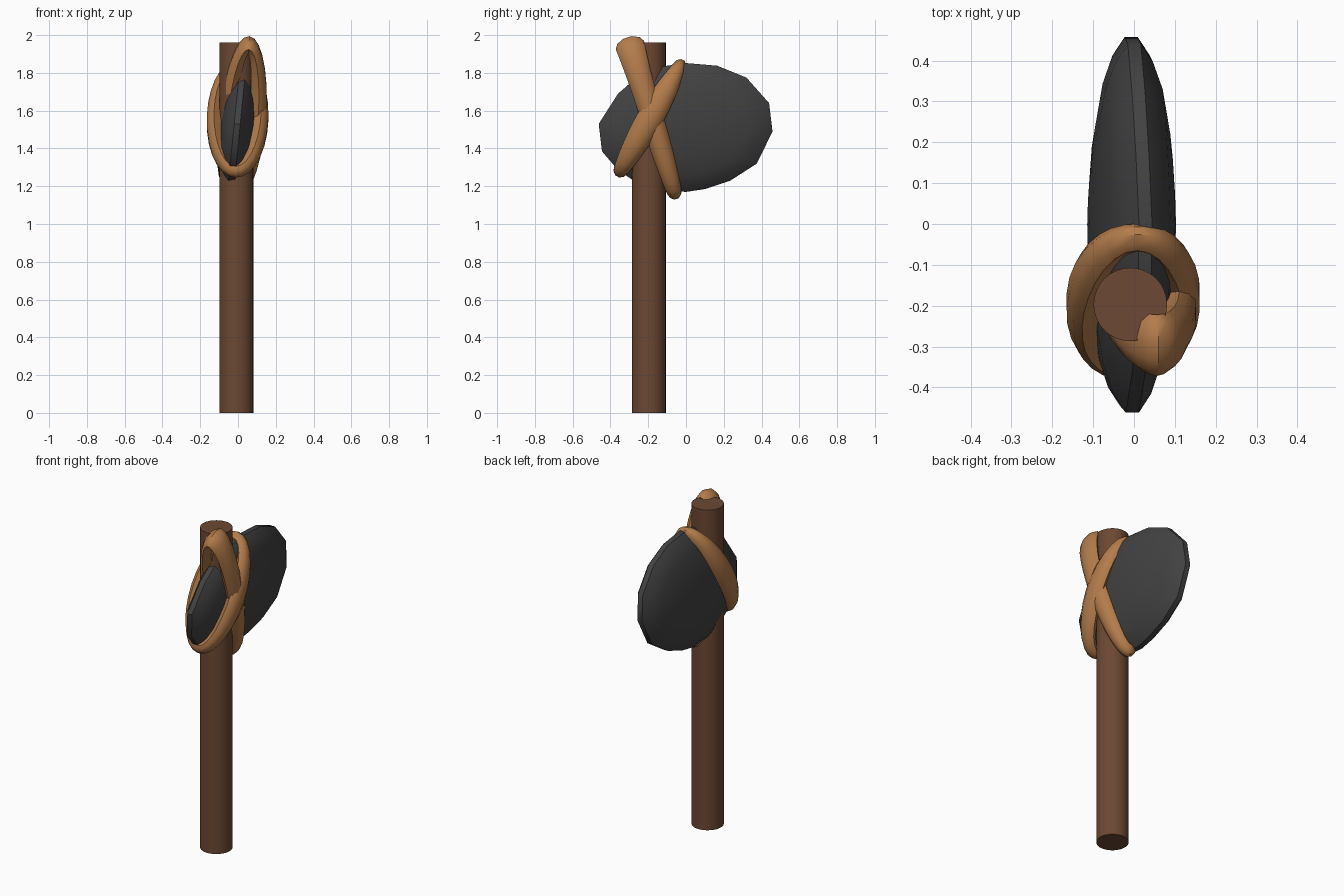
import bpy, math
from mathutils import Vector

if "Cube" in bpy.data.objects:
    bpy.data.objects.remove(bpy.data.objects["Cube"])


def material(name, color):
    m = bpy.data.materials.new(name)
    m.diffuse_color = (*color, 1)
    m.use_nodes = True
    m.node_tree.nodes["Principled BSDF"].inputs["Base Color"].default_value = m.diffuse_color
    return m


def mesh_object(name, verts, faces, mat, angle=35):
    me = bpy.data.meshes.new(name)
    me.from_pydata(verts, [], faces)
    ob = bpy.data.objects.new(name, me)
    bpy.context.collection.objects.link(ob)
    finish(ob, mat, angle)
    return ob


def finish(ob, mat, angle):
    ob.data.materials.append(mat)
    bpy.ops.object.select_all(action='DESELECT')
    ob.select_set(True)
    bpy.context.view_layer.objects.active = ob
    bpy.ops.object.mode_set(mode='EDIT')
    bpy.ops.mesh.select_all(action='SELECT')
    bpy.ops.mesh.normals_make_consistent(inside=False)
    bpy.ops.object.mode_set(mode='OBJECT')
    bpy.ops.object.shade_smooth_by_angle(angle=math.radians(angle))


wood = material("wood", (0.15, 0.065, 0.033))
stone = material("stone", (0.055, 0.055, 0.055))
leather = material("leather", (0.45, 0.2, 0.07))

# Handle
bpy.ops.mesh.primitive_cylinder_add(vertices=32, radius=0.09, depth=1.96,
                                    location=(-0.009, -0.197, 0.98))
handle = bpy.context.object
handle.name = "handle"
finish(handle, wood, 35)

# Stone head: egg outline (y, z) shrunk inwards while it thickens
outline = [(-0.462, 1.53), (-0.445, 1.385), (-0.36, 1.285), (-0.27, 1.225),
           (-0.13, 1.18), (0, 1.17), (0.1, 1.185), (0.235, 1.23), (0.375, 1.32),
           (0.458, 1.49), (0.44, 1.64), (0.32, 1.775), (0.165, 1.838),
           (0, 1.852), (-0.12, 1.835), (-0.25, 1.785), (-0.36, 1.69)]
levels = [(0.25, 0.1), (0.5, 0.09), (0.75, 0.07), (0.9, 0.046), (1.0, 0.016)]
rows = [(s, -t) for s, t in levels] + [(s, t) for s, t in reversed(levels)]
cy, cz, n = 0.0, 1.51, len(outline)


def head_point(s, x, y, z):
    y, z = cy + (y - cy) * s, cz + (z - cz) * s
    return (x - 0.006 + 0.1 * (z - cz) * (1 - 0.5 * max(0, y) / 0.46), y, z)


verts = [head_point(s, x, y, z) for s, x in rows for y, z in outline]
faces = [(r * n + i, r * n + (i + 1) % n, (r + 1) * n + (i + 1) % n, (r + 1) * n + i)
         for r in range(len(rows) - 1) for i in range(n)]
for r, x in ((0, -0.103), (len(rows) - 1, 0.103)):
    verts.append((x - 0.006, cy, cz))
    faces += [(r * n + i, r * n + (i + 1) % n, len(verts) - 1) for i in range(n)]
mesh_object("axe_head", verts, faces, stone)


# Leather straps: tilted oval bands with a rounded section
def strap(name, center, tip, half_x, thick, w_side, w_top, w_bottom, segs=28):
    c = Vector(center)
    along = Vector(tip) - c
    length = along.length
    v = along.normalized()
    u = Vector((1, 0, 0))
    u = (u - v * u.dot(v)).normalized()
    nrm = u.cross(v)
    section = [(-1, 0.0), (-0.8, 0.55), (-0.3, 0.95), (0.3, 0.95), (0.8, 0.55),
               (1, 0.0), (0.5, -1), (-0.5, -1)]
    k = len(section)
    vs = []
    for i in range(segs):
        a = 2 * math.pi * i / segs
        ca, sa = math.cos(a), math.sin(a)
        w_end = w_top if sa > 0 else w_bottom
        w = w_side + (w_end - w_side) * abs(sa) ** 2
        for p, q in section:
            h = thick * 0.5 * q
            vs.append(c + u * (ca * (half_x - thick / 2 + h))
                      + v * (sa * (length - thick / 2 + h)) + nrm * (w * p))
    fs = [(i * k + j, i * k + (j + 1) % k, (i + 1) % segs * k + (j + 1) % k,
           (i + 1) % segs * k + j) for i in range(segs) for j in range(k)]
    return mesh_object(name, vs, fs, leather, 40)


strap("strap_back_to_front", (-0.002, -0.19, 1.56), (0.01, -0.015, 1.87),
      0.165, 0.08, 0.07, 0.035, 0.04)
strap("strap_front_to_back", (0.025, -0.18, 1.56), (0.06, -0.31, 1.99),
      0.125, 0.09, 0.06, 0.078, 0.04)
